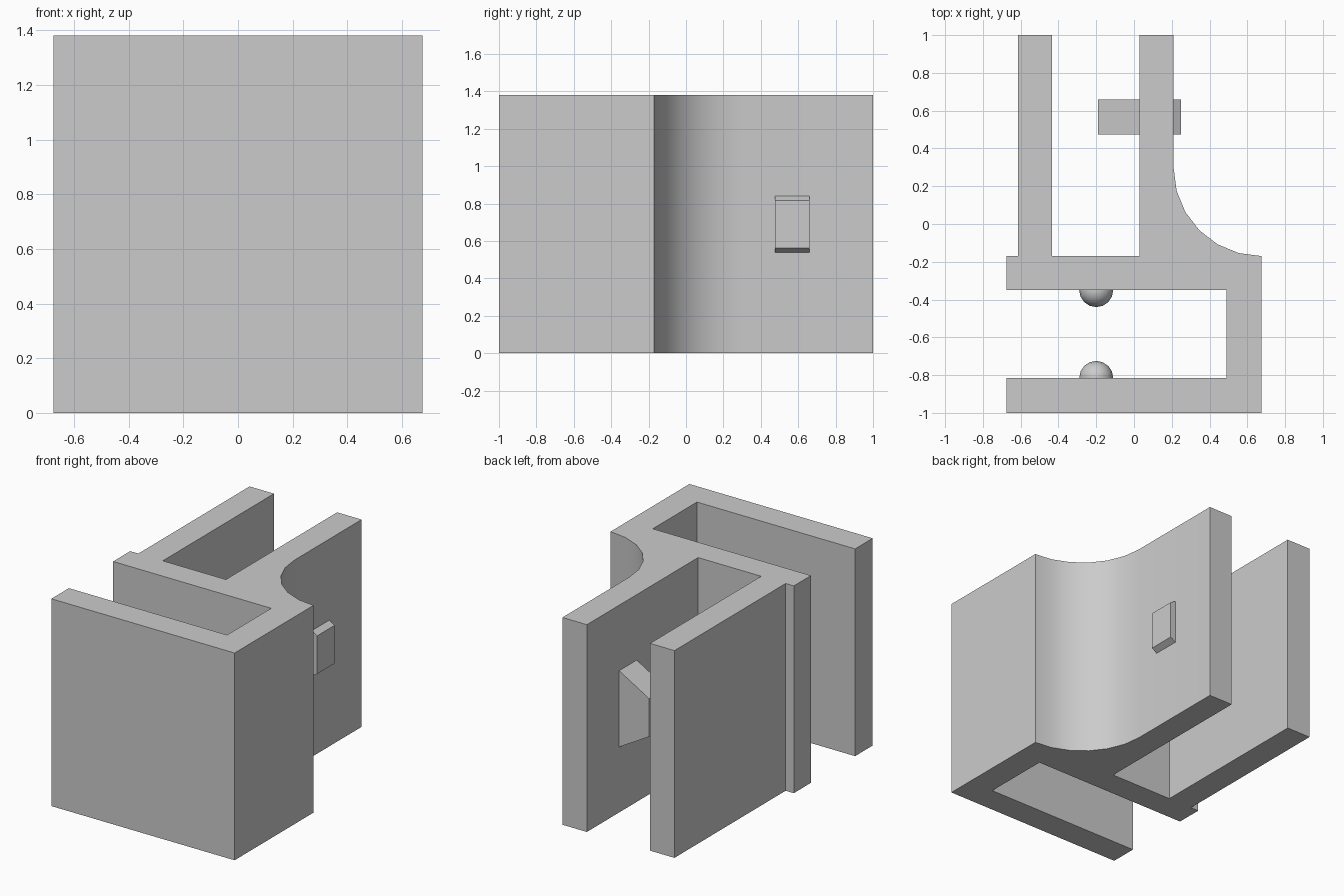
import bpy, bmesh, math
from mathutils import Matrix, Vector

cube = bpy.data.objects.get("Cube")
if cube:
    bpy.data.objects.remove(cube, do_unlink=True)

HEIGHT, MID = 1.38, 0.69

grey = bpy.data.materials.new("plain grey")
grey.use_nodes = True
colour = (0.6, 0.6, 0.6, 1)
grey.diffuse_color = colour
grey.node_tree.nodes["Principled BSDF"].inputs["Base Color"].default_value = colour


def finish(name, bm):
    """Turn a bmesh into a grey object with soft curves and sharp edges."""
    bmesh.ops.recalc_face_normals(bm, faces=bm.faces)
    mesh = bpy.data.meshes.new(name)
    bm.to_mesh(mesh)
    bm.free()
    mesh.materials.append(grey)
    obj = bpy.data.objects.new(name, mesh)
    bpy.context.collection.objects.link(obj)
    bpy.ops.object.select_all(action="DESELECT")
    obj.select_set(True)
    bpy.context.view_layer.objects.active = obj
    bpy.ops.object.shade_smooth_by_angle(angle=math.radians(30))
    return obj


def prism(name, points, direction):
    """Extrude a closed outline along a direction."""
    bm = bmesh.new()
    face = bm.faces.new([bm.verts.new(p) for p in points])
    result = bmesh.ops.extrude_face_region(bm, geom=[face], use_keep_orig=True)
    moved = [v for v in result["geom"] if isinstance(v, bmesh.types.BMVert)]
    bmesh.ops.translate(bm, verts=moved, vec=Vector(direction))
    return finish(name, bm)


# Clip body: front hook, cross bar, two rear walls and a curved brace
SIDE, BAR, RADIUS = 0.675, -0.17, 0.465
brace = []
for i in range(7):
    a = math.radians(270 - 15 * i)
    brace.append((SIDE + RADIUS * math.cos(a), BAR + RADIUS + RADIUS * math.sin(a)))
outline = [
    (-SIDE, -1), (SIDE, -1), *brace,
    (0.21, 1), (0.03, 1), (0.03, BAR), (-0.435, BAR),
    (-0.435, 1), (-0.615, 1), (-0.615, BAR), (-SIDE, BAR),
    (-SIDE, -0.35), (0.49, -0.35), (0.49, -0.815), (-SIDE, -0.815),
]
prism("clip_body", [(x, y, 0) for x, y in outline], (0, 0, HEIGHT))

# Hexagonal catch passing through the rear wall
hexagon = []
for i in range(6):
    a = math.radians(30 + 60 * i)
    hexagon.append((0.03 + 0.254 * math.cos(a), 0.475, MID + 0.254 * math.sin(a)))
prism("hexagonal_catch", hexagon, (0, 0.185, 0))

# Grip bumps facing each other inside the front hook
for name, y in (("front_grip_bump", -0.815), ("rear_grip_bump", -0.35)):
    bm = bmesh.new()
    bmesh.ops.create_uvsphere(bm, u_segments=16, v_segments=8, radius=0.09,
                              matrix=Matrix.Translation((-0.2, y, MID)))
    finish(name, bm)
